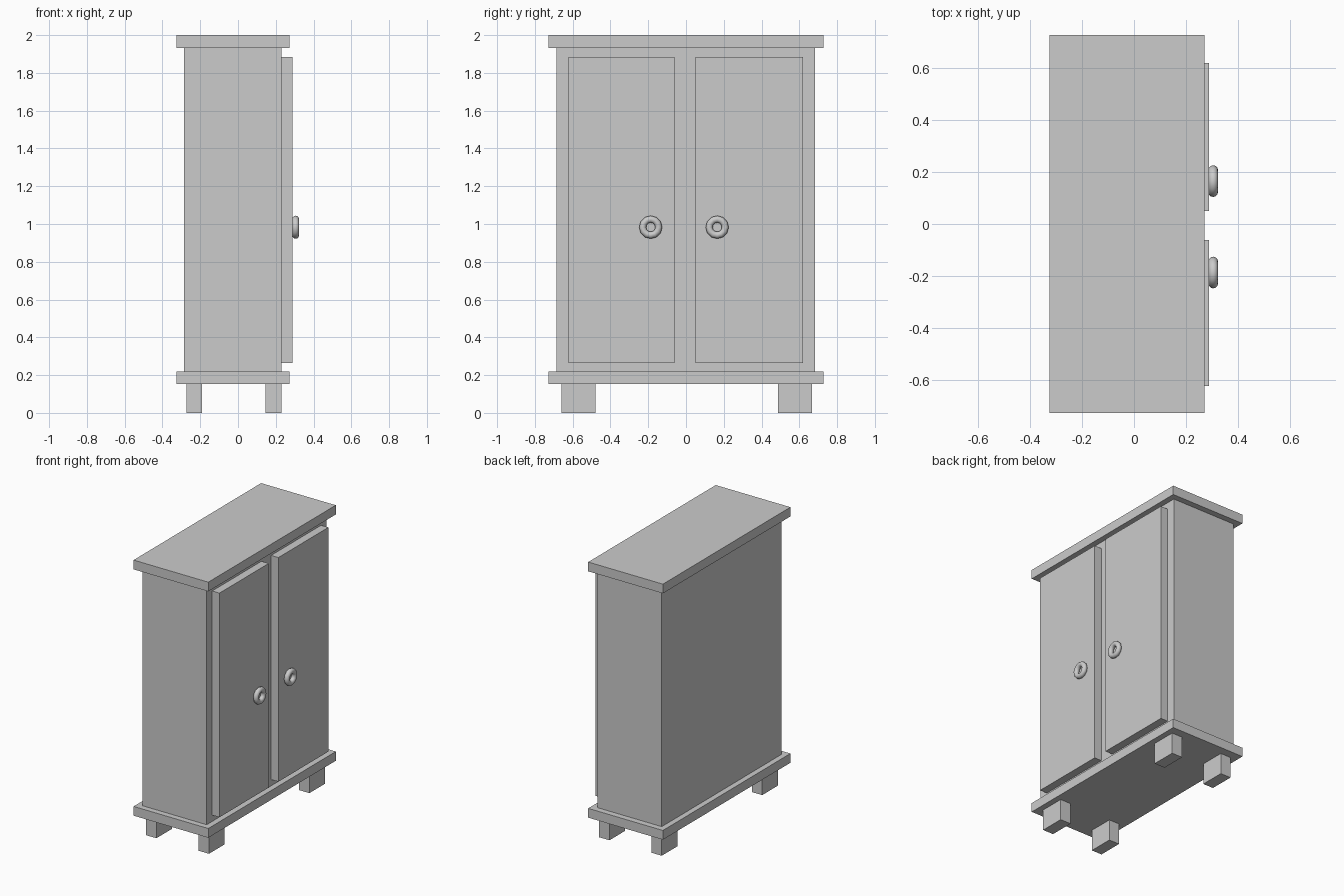
import bpy
import math

if "Cube" in bpy.data.objects:
    bpy.data.objects.remove(bpy.data.objects["Cube"])


def box(name, x, y, z):
    """Axis-aligned box from (min, max) ranges."""
    bpy.ops.mesh.primitive_cube_add(size=1)
    ob = bpy.context.object
    ob.name = name
    for v in ob.data.vertices:
        for i, (lo, hi) in enumerate((x, y, z)):
            v.co[i] = lo if v.co[i] < 0 else hi
    return ob


# Carcass with overhanging top and base slabs
slab_x, slab_y = (-0.325, 0.272), (-0.728, 0.728)
box("cabinet_body", (-0.285, 0.23), (-0.686, 0.684), (0.22, 1.933))
box("top_slab", slab_x, slab_y, (1.933, 2.0))
box("base_slab", slab_x, slab_y, (0.153, 0.22))

# Doors on the +x face, each with a ring knob
for side, y, knob_y in (("left", (-0.623, -0.061), -0.187),
                        ("right", (0.05, 0.62), 0.165)):
    box(side + "_door", (0.23, 0.288), y, (0.265, 1.885))
    bpy.ops.mesh.primitive_torus_add(
        major_segments=12, minor_segments=12,
        major_radius=0.0425, minor_radius=0.0185,
        location=(0.305, knob_y, 0.983), rotation=(0, math.pi / 2, 0))
    bpy.context.object.name = side + "_knob"
    bpy.ops.object.shade_smooth()

# Four block feet
for xn, x in (("back", (-0.273, -0.19)), ("front", (0.145, 0.23))):
    for yn, y in (("left", (-0.66, -0.48)), ("right", (0.487, 0.667))):
        box(f"{xn}_{yn}_foot", x, y, (0, 0.153))
